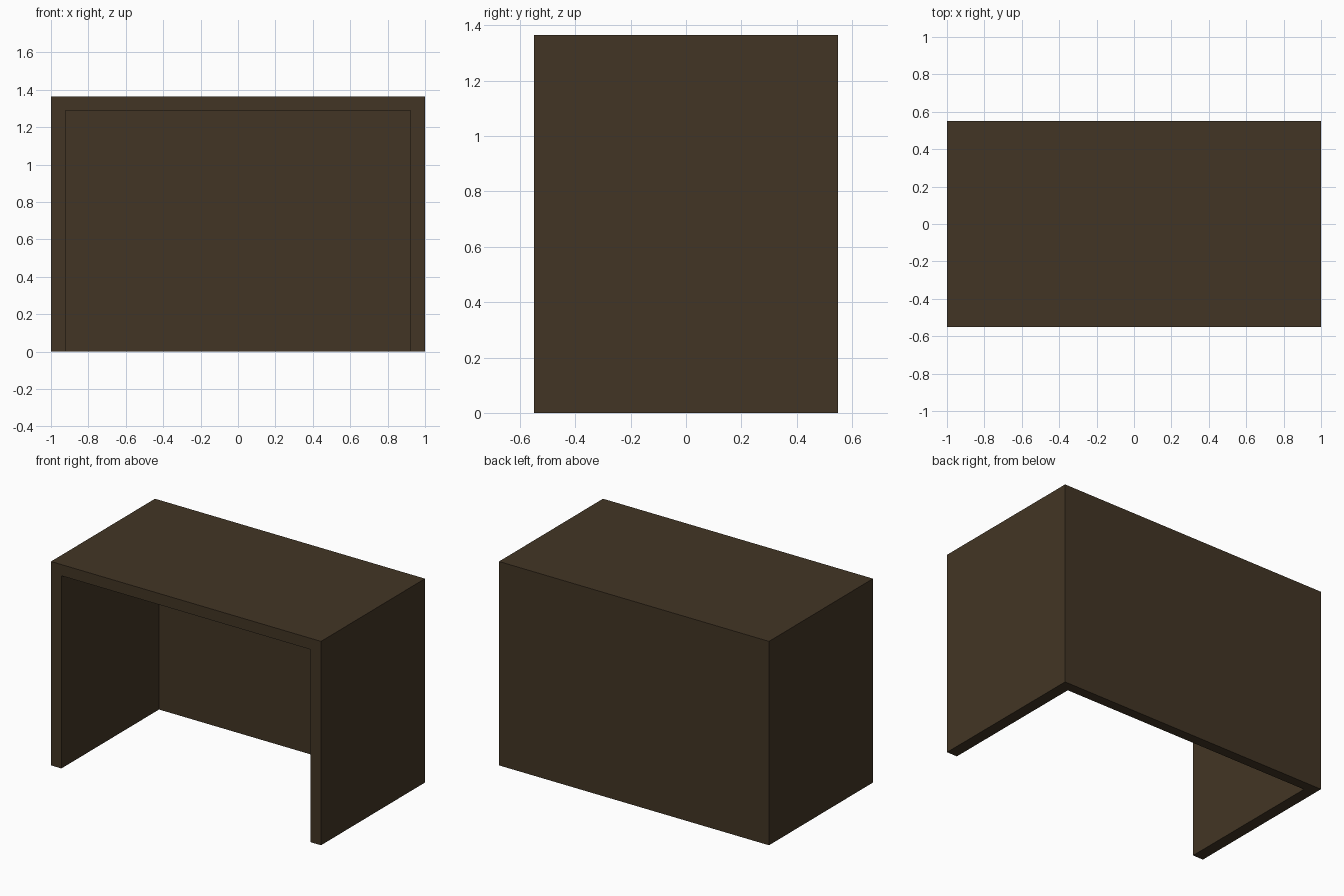
import bpy

if "Cube" in bpy.data.objects:
    bpy.data.objects.remove(bpy.data.objects["Cube"])

W, D, H = 2.0, 1.1, 1.365              # outer size
SIDE, TOP, BACK = 0.077, 0.075, 0.067  # panel thicknesses

wood = bpy.data.materials.new("dark_brown_wood")
wood.diffuse_color = (0.055, 0.036, 0.018, 1)
wood.use_nodes = True
wood.node_tree.nodes["Principled BSDF"].inputs["Base Color"].default_value = wood.diffuse_color


def box(name, lo, hi):
    size = [b - a for a, b in zip(lo, hi)]
    mid = [(a + b) / 2 for a, b in zip(lo, hi)]
    bpy.ops.mesh.primitive_cube_add(size=1, location=mid)
    ob = bpy.context.object
    ob.name = name
    ob.scale = size
    bpy.ops.object.transform_apply(location=True, rotation=False, scale=True)
    ob.data.materials.append(wood)
    return ob


# outer block of the desk
desk = box("desk_shell", (-W / 2, -D / 2, 0), (W / 2, D / 2, H))

# knee space, open at the front and at the floor
knee = box("knee_space_cutter", (-W / 2 + SIDE, -D / 2 - 0.2, -0.2),
           (W / 2 - SIDE, D / 2 - BACK, H - TOP))
knee.hide_render = True

cut = desk.modifiers.new("knee_space", 'BOOLEAN')
cut.operation = 'DIFFERENCE'
cut.solver = 'EXACT'
cut.object = knee

# apply the cut and drop the helper
bpy.ops.object.select_all(action='DESELECT')
desk.select_set(True)
bpy.context.view_layer.objects.active = desk
bpy.ops.object.modifier_apply(modifier=cut.name)
bpy.data.objects.remove(knee)
